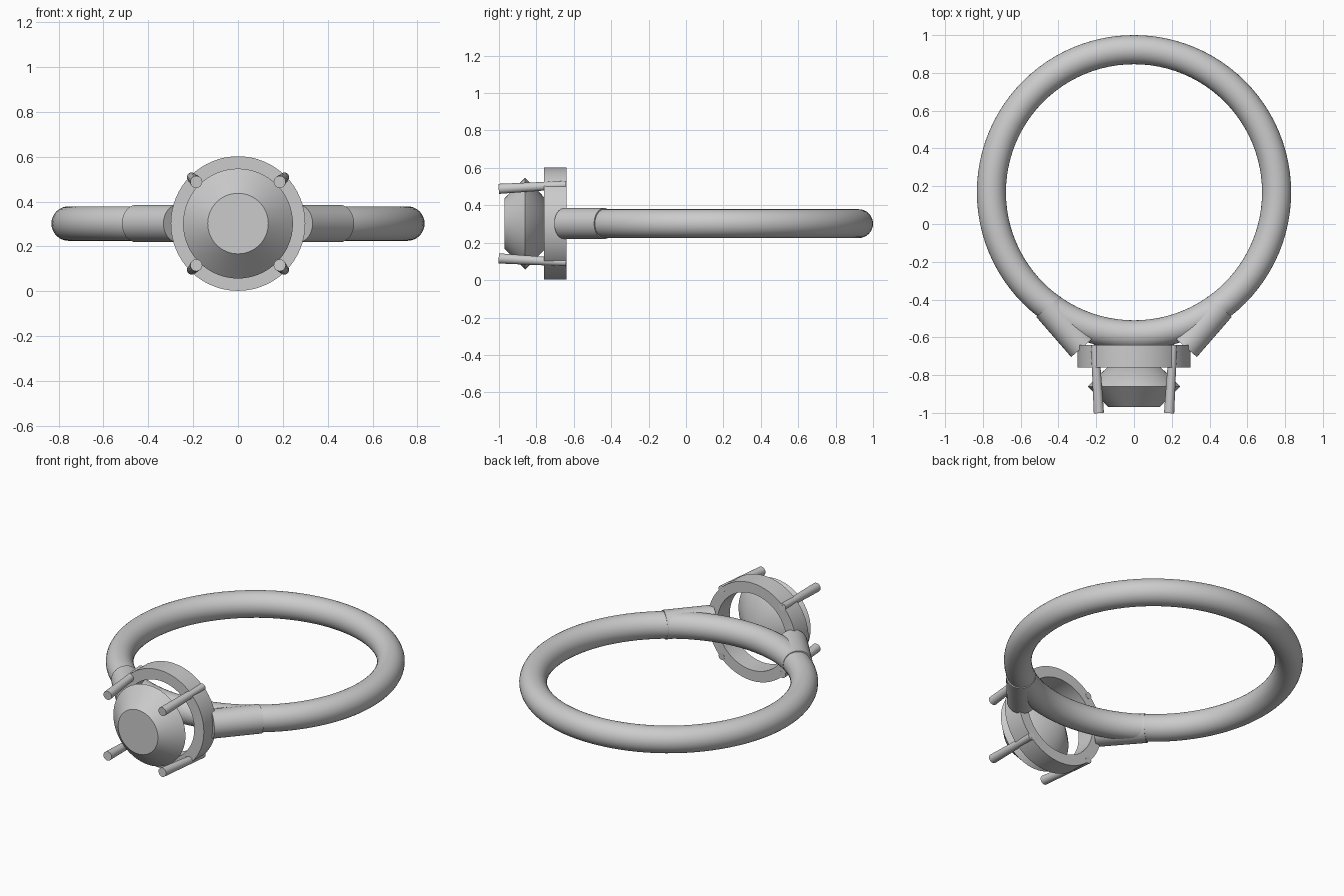
import bpy, bmesh, math
from mathutils import Vector

if "Cube" in bpy.data.objects:
    bpy.data.objects.remove(bpy.data.objects["Cube"])

Z = 0.302  # height of the ring's mid plane


def smooth(obj, angle=30):
    bpy.ops.object.select_all(action='DESELECT')
    obj.select_set(True)
    bpy.context.view_layer.objects.active = obj
    bpy.ops.object.shade_smooth_by_angle(angle=math.radians(angle))


def rod(name, start, end, r1, r2, sides=32):
    """Tapered rod running between two points."""
    a, b = Vector(start), Vector(end)
    bpy.ops.mesh.primitive_cone_add(vertices=sides, radius1=r1, radius2=r2,
                                    depth=(b - a).length, location=(a + b) / 2,
                                    rotation=(b - a).to_track_quat('Z', 'Y').to_euler())
    obj = bpy.context.object
    obj.name = name
    smooth(obj)


def lathe(name, profile, closed, steps=64):
    """Spin a (radius, y) profile around the head's y axis."""
    bm = bmesh.new()
    verts = [bm.verts.new((r, y, Z)) for r, y in profile]
    edges = [bm.edges.new(p) for p in zip(verts, verts[1:])]
    if closed:
        edges.append(bm.edges.new((verts[-1], verts[0])))
    bmesh.ops.spin(bm, geom=verts + edges, cent=(0, 0, Z), axis=(0, 1, 0),
                   angle=math.tau, steps=steps)
    bmesh.ops.remove_doubles(bm, verts=bm.verts, dist=1e-4)
    bmesh.ops.recalc_face_normals(bm, faces=bm.faces)
    mesh = bpy.data.meshes.new(name)
    bm.to_mesh(mesh)
    bm.free()
    obj = bpy.data.objects.new(name, mesh)
    bpy.context.collection.objects.link(obj)
    smooth(obj)


# Finger band
bpy.ops.mesh.primitive_torus_add(major_segments=96, minor_segments=32,
                                 major_radius=0.755, minor_radius=0.077,
                                 location=(0, 0.168, Z))
bpy.context.object.name = "band"
smooth(bpy.context.object)

# Setting collar
lathe("collar", [(0.235, -0.64), (0.3, -0.64), (0.3, -0.76), (0.235, -0.76)], True)

# Gem: table, crown, girdle, pavilion
lathe("gem", [(0, -0.97), (0.135, -0.97), (0.245, -0.86), (0, -0.62)], False)

# Shoulders joining band and collar
for side, sx in (("left", -1), ("right", 1)):
    rod(f"shoulder_{side}", (sx * 0.455, -0.437, Z), (sx * 0.27, -0.65, Z), 0.083, 0.083)
    # Prongs above and below the gem
    for level, sz in (("lower", -1), ("upper", 1)):
        rod(f"prong_{level}_{side}", (sx * 0.207, -0.64, Z + sz * 0.207),
            (sx * 0.186, -1.0, Z + sz * 0.186), 0.021, 0.027, 20)
